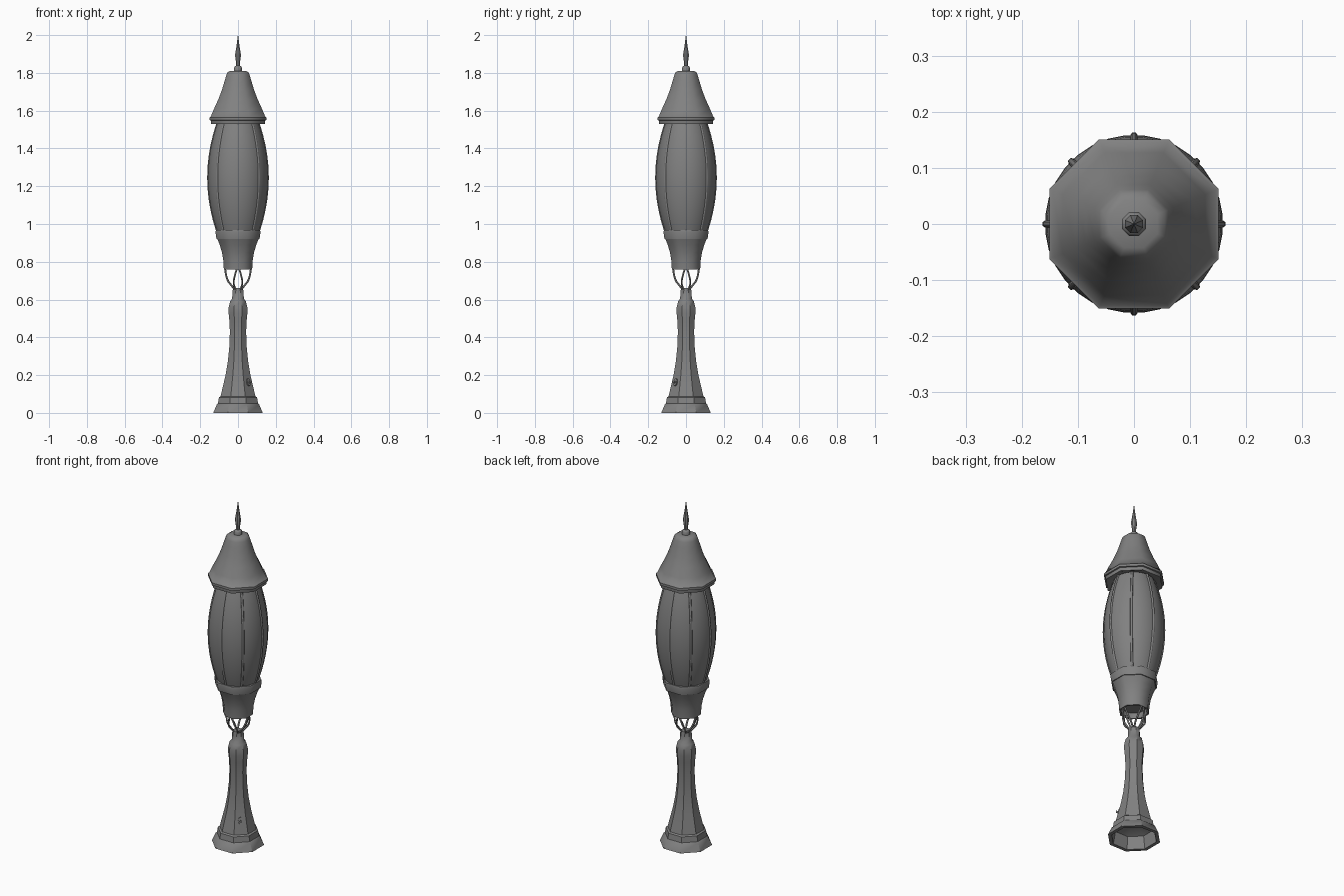
import bpy, bmesh, math
from mathutils import Vector

cube = bpy.data.objects.get("Cube")
if cube:
    bpy.data.objects.remove(cube, do_unlink=True)

grey = bpy.data.materials.new("grey_metal")
grey.use_nodes = True
grey.diffuse_color = (0.22, 0.22, 0.22, 1)
grey.node_tree.nodes["Principled BSDF"].inputs["Base Color"].default_value = grey.diffuse_color


def lathe(name, profile, sides=8, sharp=30):
    """Turn (half width, z) points into a many-sided solid with flats facing the axes."""
    bm = bmesh.new()
    rings = []
    for half, z in profile:
        r = half / math.cos(math.pi / sides)
        angles = [(i + 0.5) * math.tau / sides for i in range(sides)]
        rings.append([bm.verts.new((r * math.cos(a), r * math.sin(a), z)) for a in angles])
    for low, high in zip(rings, rings[1:]):
        for i in range(sides):
            j = (i + 1) % sides
            bm.faces.new((low[i], low[j], high[j], high[i]))
    bm.faces.new(rings[0])
    bm.faces.new(rings[-1])
    bmesh.ops.recalc_face_normals(bm, faces=bm.faces)
    mesh = bpy.data.meshes.new(name)
    bm.to_mesh(mesh)
    bm.free()
    mesh.materials.append(grey)
    ob = bpy.data.objects.new(name, mesh)
    bpy.context.collection.objects.link(ob)
    mesh.shade_smooth()
    mesh.set_sharp_from_angle(angle=math.radians(sharp))
    return ob


def rod(name, points, thickness, kind="POLY"):
    """Round rod swept along a path."""
    curve = bpy.data.curves.new(name, "CURVE")
    curve.dimensions = "3D"
    curve.bevel_depth = thickness
    curve.bevel_resolution = 1
    curve.use_fill_caps = True
    spline = curve.splines.new(kind)
    spline.points.add(len(points) - 1)
    for p, co in zip(spline.points, points):
        p.co = (*co, 1)
    if kind == "NURBS":
        spline.order_u = 3
        spline.use_endpoint_u = True
        spline.resolution_u = 6
    curve.materials.append(grey)
    ob = bpy.data.objects.new(name, curve)
    bpy.context.collection.objects.link(ob)
    return ob


def polar(r, a, z, side=0):
    c, s = math.cos(a), math.sin(a)
    return (r * c - side * s, r * s + side * c, z)


# Stepped, hollow foot flowing into the waisted column and its neck
lathe("column", [
    (0.06, 0.09), (0.10, 0.07), (0.112, 0.0), (0.131, 0.0), (0.112, 0.045), (0.106, 0.05),
    (0.101, 0.082), (0.092, 0.088), (0.08, 0.14), (0.066, 0.2), (0.054, 0.27),
    (0.046, 0.35), (0.043, 0.43), (0.046, 0.49), (0.05, 0.53), (0.049, 0.56),
    (0.042, 0.59), (0.031, 0.605), (0.029, 0.645), (0.026, 0.66)], sharp=40)

# Bent wires joining the neck to the cup
for i in range(4):
    a = i * math.tau / 4
    for side in (-1, 1):
        rod("support_wire", [polar(0.012, a, 0.645, 0.008 * side),
                             polar(0.03, a, 0.67, 0.022 * side),
                             polar(0.064, a, 0.71, 0.024 * side),
                             polar(0.069, a, 0.775, 0.002 * side)], 0.005, "NURBS")

# Flared cup, open underneath
lathe("lower_cup", [
    (0.062, 0.79), (0.066, 0.76), (0.075, 0.76), (0.078, 0.81), (0.085, 0.85),
    (0.097, 0.89), (0.109, 0.92), (0.114, 0.92), (0.119, 0.955), (0.117, 0.968),
    (0.105, 0.968)], sharp=50)

# Barrel-shaped lamp body
Z_LOW, Z_HIGH, STEPS = 0.95, 1.54, 16
MID, HALF = (Z_LOW + Z_HIGH) / 2, (Z_HIGH - Z_LOW) / 2
barrel = []
for i in range(STEPS + 1):
    z = Z_LOW + (Z_HIGH - Z_LOW) * i / STEPS
    barrel.append((0.158 - 0.052 * ((z - MID) / HALF) ** 2, z))
lathe("lamp_body", barrel, sides=32)

# Ribs down the lamp body
for i in range(8):
    rod("rib", [polar(r - 0.001, i * math.tau / 8, z) for r, z in barrel], 0.007)

# Bell-shaped roof with a rim
lathe("roof", [
    (0.10, 1.545), (0.135, 1.53), (0.142, 1.53), (0.144, 1.548), (0.151, 1.55),
    (0.151, 1.564), (0.145, 1.567), (0.127, 1.61), (0.104, 1.66), (0.085, 1.71),
    (0.07, 1.76), (0.061, 1.79), (0.055, 1.803), (0.042, 1.811)], sharp=50)

# Spire
lathe("finial", [
    (0.021, 1.805), (0.021, 1.828), (0.017, 1.834), (0.010, 1.838), (0.011, 1.86),
    (0.016, 1.895), (0.013, 1.91), (0.007, 1.95), (0.0008, 2.0)], sharp=40)

# Small latch on one diagonal face of the column
diagonal = -math.pi / 4
outward = Vector((math.cos(diagonal), math.sin(diagonal), 0.25))
turn = outward.to_track_quat("Z", "Y")
for name, radius, depth, reach, tall in (("latch_plate", 0.012, 0.012, 0.076, 1.7),
                                         ("latch_knob", 0.006, 0.024, 0.082, 1)):
    bpy.ops.mesh.primitive_cylinder_add(vertices=12, radius=radius, depth=depth,
                                        location=polar(reach, diagonal, 0.162))
    ob = bpy.context.object
    ob.name = name
    ob.scale = (1, tall, 1)
    ob.rotation_mode = "QUATERNION"
    ob.rotation_quaternion = turn
    ob.data.materials.append(grey)
